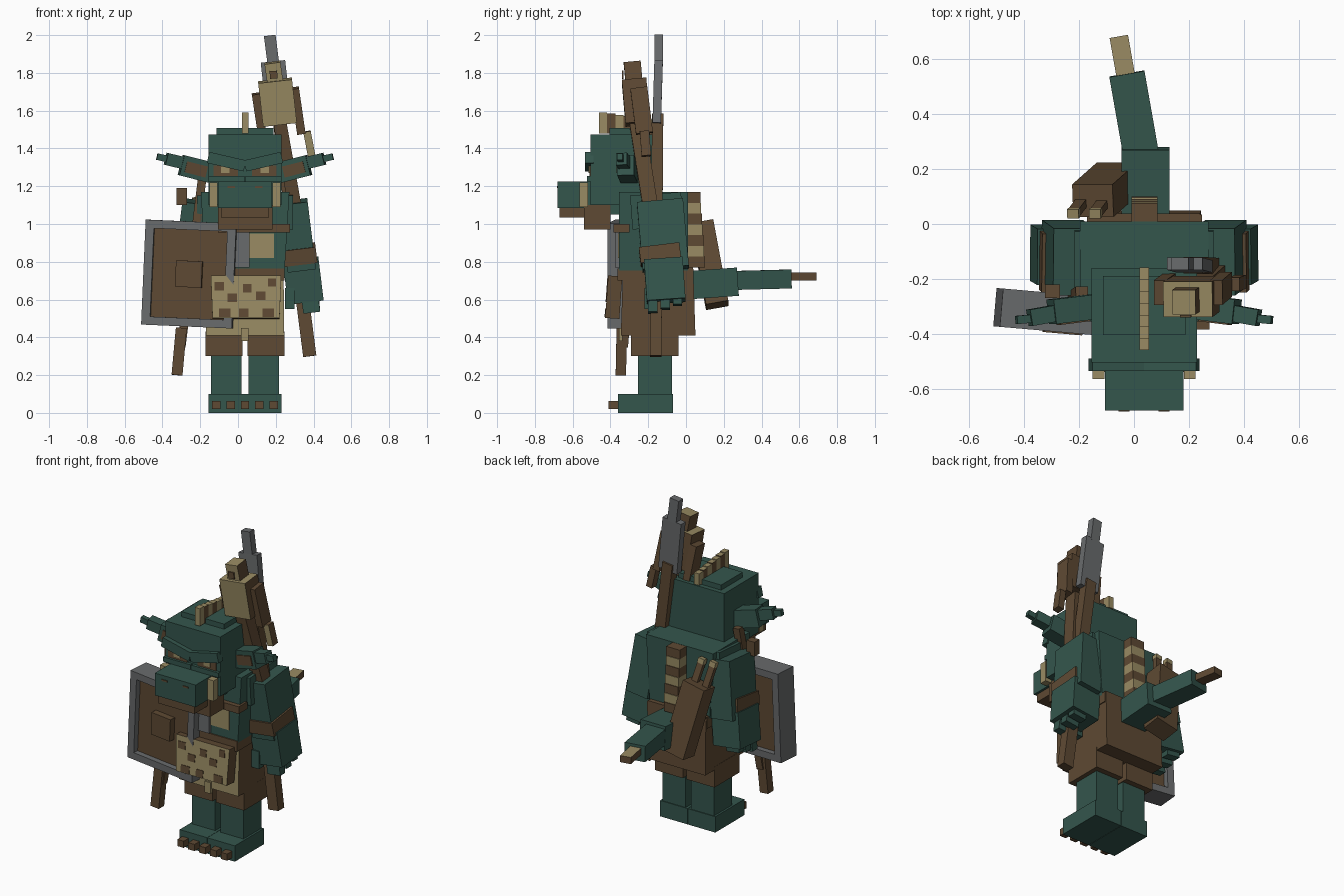
import bpy, math
from mathutils import Matrix, Vector, Euler

CX = 0.037  # symmetry plane of the body


def material(name, rgb):
    m = bpy.data.materials.new(name)
    m.diffuse_color = (*rgb, 1)
    return m


GREEN = material("green_skin", (0.034, 0.092, 0.073))
BROWN = material("brown_leather", (0.112, 0.067, 0.033))
TAN = material("tan_bone", (0.32, 0.26, 0.125))
GRAY = material("gray_metal", (0.14, 0.146, 0.15))


def solid(name, mat, size, matrix, taper=(1, 1), alt=None, rule=None, mirror=False):
    """Box with top scaled by taper; faces whose normal meets rule get alt."""
    sx, sy, sz = (s / 2 for s in size)
    verts = []
    for z, tx, ty in ((-sz, 1, 1), (sz, *taper)):
        verts += [(-sx * tx, -sy * ty, z), (sx * tx, -sy * ty, z),
                  (sx * tx, sy * ty, z), (-sx * tx, sy * ty, z)]
    verts = [matrix @ Vector(v) for v in verts]
    faces = [(3, 2, 1, 0), (4, 5, 6, 7), (0, 1, 5, 4), (1, 2, 6, 5), (2, 3, 7, 6), (3, 0, 4, 7)]
    for side in ((1, -1) if mirror else (1,)):
        vs, fs = verts, faces
        if side < 0:
            vs = [Vector((2 * CX - v.x, v.y, v.z)) for v in verts]
            fs = [f[::-1] for f in faces]
        me = bpy.data.meshes.new(name)
        me.from_pydata(vs, [], fs)
        me.materials.append(mat)
        if alt:
            me.materials.append(alt)
            for p in me.polygons:
                p.material_index = int(rule(p.normal))
        label = name if not mirror else name + ("_right" if side > 0 else "_left")
        bpy.context.collection.objects.link(bpy.data.objects.new(label, me))


def box(name, mat, x, y, z, rot=(0, 0, 0), **kw):
    c = Vector(((x[0] + x[1]) / 2, (y[0] + y[1]) / 2, (z[0] + z[1]) / 2))
    r = Euler([math.radians(a) for a in rot]).to_matrix().to_4x4()
    solid(name, mat, (x[1] - x[0], y[1] - y[0], z[1] - z[0]), Matrix.Translation(c) @ r, **kw)


def rod(name, mat, p, q, w, d, **kw):
    p, q = Vector(p), Vector(q)
    az = (q - p).normalized()
    ay = (Vector((0, 1, 0)) - az * az.y).normalized()
    m = Matrix((ay.cross(az), ay, az)).transposed().to_4x4()
    solid(name, mat, (w, d, (q - p).length), Matrix.Translation((p + q) / 2) @ m, **kw)


def front(n): return n.y < -0.7
def top(n): return n.z > 0.7
def front_or_top(n): return front(n) or top(n)


# Feet, toes, legs and shorts
box("foot", GREEN, (0.038, 0.23), (-0.36, -0.07), (0, 0.1), mirror=True)
for i in range(5):
    x = -0.115 + i * 0.076
    box("toe", BROWN, (x - 0.022, x + 0.022), (-0.41, -0.35), (0.02, 0.062))
box("leg", GREEN, (0.055, 0.217), (-0.255, -0.075), (0.08, 0.36), mirror=True)
box("shorts_leg", BROWN, (0.05, 0.245), (-0.29, -0.04), (0.3, 0.43), mirror=True)

# Torso and tunic
box("torso", GREEN, (-0.17, 0.245), (-0.355, 0.01), (0.72, 1.17), taper=(1.13, 1))
box("tunic", BROWN, (-0.17, 0.245), (-0.345, 0.05), (0.41, 0.77), taper=(0.98, 0.94), alt=TAN, rule=front)
box("tunic_belt", BROWN, (-0.172, 0.247), (-0.362, 0.035), (0.7, 0.765))
box("front_flap", TAN, (0.015, 0.055), (-0.355, -0.335), (0.38, 0.45))
box("belly_patch", TAN, (0.0, 0.19), (-0.361, -0.35), (0.82, 0.95))
box("chest_plate", GRAY, (-0.02, 0.06), (-0.375, -0.35), (0.77, 0.955))
box("chest_strap", BROWN, (-0.105, 0.275), (-0.385, -0.3), (0.955, 1.0))

# Spotted loin cloth
box("loin_cloth", BROWN, (-0.135, 0.22), (-0.42, -0.345), (0.5, 0.725), rot=(-4, 0, 0),
    taper=(1.05, 1), alt=TAN, rule=front)
for x, z, w in ((-0.1, 0.67, 0.05), (-0.03, 0.61, 0.05), (0.05, 0.66, 0.045), (0.12, 0.62, 0.05),
                (0.18, 0.69, 0.04), (-0.07, 0.53, 0.06), (0.03, 0.53, 0.05), (0.16, 0.53, 0.06)):
    y = -0.42 + (z - 0.612) * 0.07
    box("cloth_spot", BROWN, (x - w / 2, x + w / 2), (y - 0.004, y + 0.004), (z - 0.022, z + 0.022), rot=(-4, 0, 0))

# Head with brow plate on top
box("neck", GREEN, (-0.1, 0.175), (-0.41, -0.2), (1.05, 1.2))
box("head", GREEN, (-0.155, 0.23), (-0.505, -0.16), (1.1, 1.475))
box("skull_plate", GREEN, (-0.113, 0.187), (-0.405, -0.19), (1.47, 1.507))
box("snout", GREEN, (-0.105, 0.18), (-0.68, -0.5), (1.085, 1.225))
box("nostril", BROWN, (0.09, 0.13), (-0.684, -0.676), (1.19, 1.2), mirror=True)
box("lower_lip", BROWN, (-0.09, 0.165), (-0.67, -0.5), (1.035, 1.09))
box("jaw", BROWN, (-0.107, 0.182), (-0.54, -0.4), (0.97, 1.1))
box("tusk", TAN, (0.182, 0.225), (-0.565, -0.52), (1.09, 1.22), mirror=True)
box("brow", GREEN, (0.035, 0.235), (-0.535, -0.49), (1.3, 1.36), rot=(0, -13, 0), mirror=True)
box("cheek", GREEN, (0.04, 0.23), (-0.525, -0.49), (1.225, 1.255), mirror=True)
box("eye_socket", BROWN, (0.075, 0.205), (-0.51, -0.5), (1.25, 1.31), mirror=True)
box("eye", TAN, (0.12, 0.165), (-0.515, -0.505), (1.27, 1.31), mirror=True)

# Ears
rod("ear", GREEN, (0.21, -0.3, 1.27), (0.375, -0.32, 1.312), 0.11, 0.09, mirror=True)
rod("inner_ear", BROWN, (0.24, -0.35, 1.275), (0.35, -0.364, 1.303), 0.06, 0.008, mirror=True)
rod("ear_middle", GREEN, (0.36, -0.325, 1.322), (0.455, -0.342, 1.345), 0.065, 0.06, mirror=True)
rod("ear_tip", GREEN, (0.45, -0.345, 1.345), (0.503, -0.35, 1.357), 0.035, 0.03, mirror=True)

# Banded crest and spine
for i in range(7):
    y = -0.46 + i * 0.043
    box("crest_band", (TAN, BROWN)[i % 2], (0.02, 0.055), (y, y + 0.043),
        (1.48, 1.59 - 0.006 * i), alt=TAN, rule=top)
for i in range(7):
    z = 0.77 + i * 0.057
    box("spine_band", (BROWN, TAN)[i % 2], (-0.01, 0.085), (0.0, 0.1 - i * 0.004), (z, z + 0.057))

# Arms, bands and hands
box("shoulder", GREEN, (0.2, 0.29), (-0.29, -0.02), (0.98, 1.16), rot=(4, 0, 0), mirror=True)
box("arm", GREEN, (0.24, 0.39), (-0.245, 0.0), (0.76, 1.12), rot=(5, -7, 0), mirror=True)
box("arm_band", BROWN, (0.23, 0.415), (-0.245, -0.03), (0.795, 0.88), rot=(7, -7, 0), mirror=True)
box("hand", GREEN, (0.25, 0.44), (-0.215, -0.01), (0.59, 0.81), rot=(4, -7, 0), mirror=True)
for i in range(3):
    y = -0.2 + i * 0.065
    box("finger", GREEN, (0.34, 0.43), (y, y + 0.05), (0.53 + 0.02 * i, 0.62), rot=(0, -7, 0), mirror=True)
box("thumb", GREEN, (0.25, 0.3), (-0.22, -0.16), (0.55, 0.66), mirror=True)

# Tail
box("tail_base", GREEN, (-0.045, 0.13), (0.0, 0.275), (0.61, 0.76), rot=(4, 0, 0))
box("tail_middle", GREEN, (-0.065, 0.065), (0.25, 0.55), (0.655, 0.755), rot=(1.5, 0, 10))
box("tail_tip", BROWN, (-0.076, -0.008), (0.53, 0.685), (0.7, 0.742), rot=(0, 0, 10), alt=TAN, rule=top)

# Quiver with two handles on the back
rod("quiver", BROWN, (-0.06, 0.165, 0.57), (-0.15, 0.085, 1.0), 0.15, 0.12)
for x in (-0.19, -0.11):
    rod("quiver_handle", BROWN, (x, 0.08, 0.97), (x - 0.03, 0.04, 1.12), 0.04, 0.03)
    rod("handle_end", TAN, (x - 0.028, 0.042, 1.11), (x - 0.033, 0.036, 1.14), 0.042, 0.034)

# Long blade on a shaft
rod("blade_shaft", BROWN, (0.38, -0.16, 0.3), (0.215, -0.15, 1.58), 0.07, 0.06)
rod("blade", GRAY, (0.222, -0.155, 1.53), (0.185, -0.145, 1.86), 0.13, 0.045)
rod("blade_tip", GRAY, (0.187, -0.145, 1.85), (0.168, -0.145, 1.998), 0.062, 0.045)

# Totem club
rod("club_shaft", BROWN, (0.3, -0.19, 1.1), (0.21, -0.27, 1.6), 0.07, 0.08)
rod("club_head", BROWN, (0.222, -0.255, 1.53), (0.196, -0.275, 1.76), 0.18, 0.13, alt=TAN, rule=front_or_top)
rod("club_knob", BROWN, (0.197, -0.275, 1.75), (0.182, -0.285, 1.855), 0.085, 0.09, alt=TAN, rule=front_or_top)
rod("club_patch", BROWN, (0.19, -0.335, 1.77), (0.187, -0.336, 1.81), 0.04, 0.008)
rod("club_plank_right", BROWN, (0.335, -0.22, 1.48), (0.3, -0.25, 1.72), 0.045, 0.09)
rod("club_plank_left", BROWN, (0.13, -0.225, 1.46), (0.095, -0.25, 1.69), 0.045, 0.09)
rod("club_hanger", BROWN, (0.39, -0.21, 1.36), (0.365, -0.22, 1.49), 0.04, 0.05, alt=TAN, rule=front)

# Framed shield
m = Matrix.Translation((-0.255, -0.325, 0.735)) @ Euler((0, math.radians(2.5), math.radians(-5))).to_matrix().to_4x4()


def shield_part(name, mat, c, size):
    solid(name, mat, size, m @ Matrix.Translation(c))


shield_part("shield_panel", BROWN, (0, 0, 0), (0.43, 0.07, 0.49))
shield_part("shield_boss", BROWN, (0, -0.05, 0), (0.14, 0.05, 0.14))
for s in (-1, 1):
    shield_part("shield_side_rim", GRAY, (s * 0.218, 0, 0), (0.046, 0.14, 0.556))
    shield_part("shield_cross_rim", GRAY, (0, 0, s * 0.256), (0.39, 0.14, 0.044))

# Carried staff behind the shield
rod("staff", BROWN, (-0.3, -0.33, 0.35), (-0.19, -0.25, 1.24), 0.045, 0.045)
rod("staff_grip", BROWN, (-0.323, -0.345, 0.2), (-0.3, -0.34, 0.45), 0.058, 0.055)
box("shoulder_peg", BROWN, (-0.325, -0.27), (-0.27, -0.22), (1.1, 1.19))
